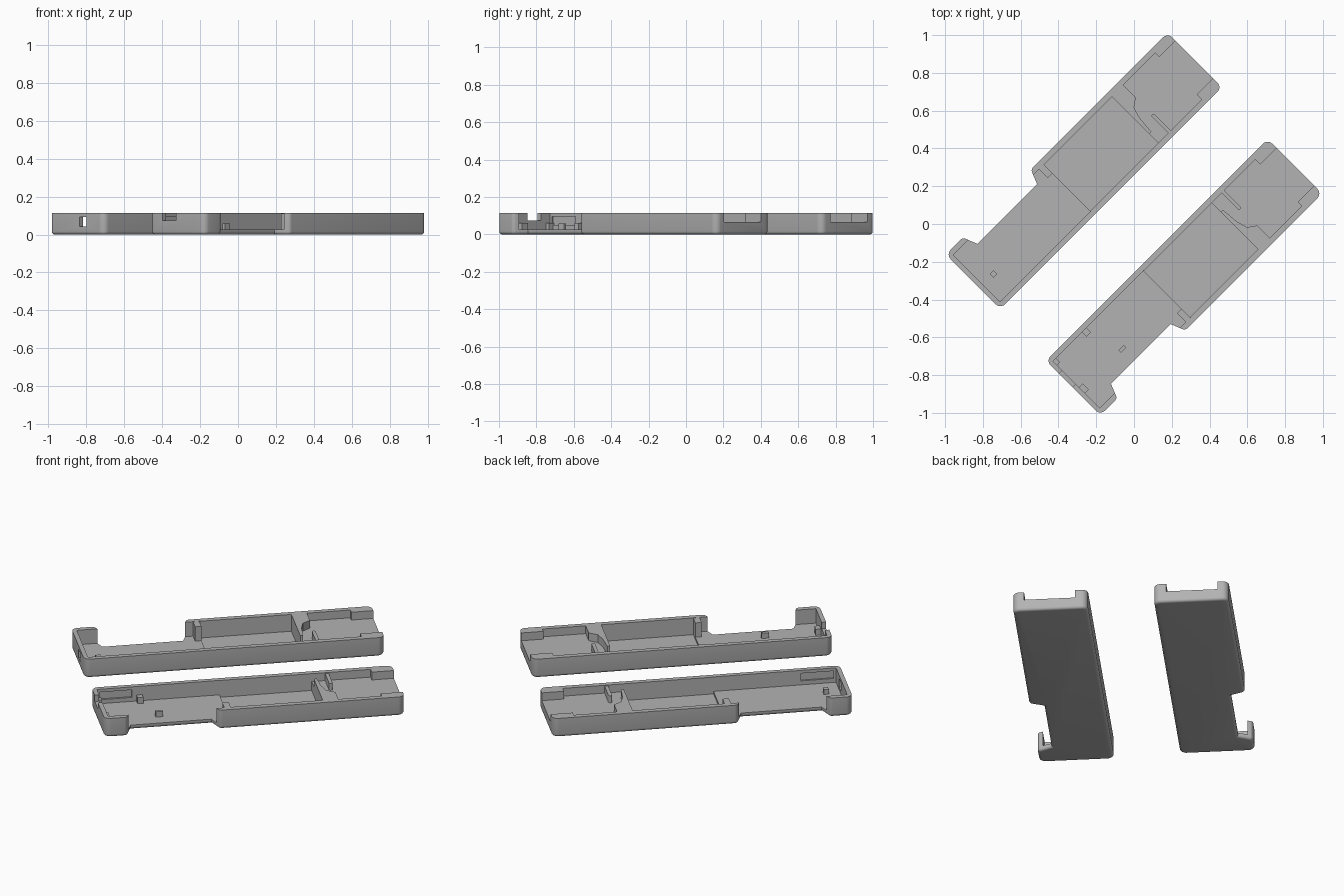
import bpy, bmesh, math
from mathutils import Matrix

if "Cube" in bpy.data.objects:
    bpy.data.objects.remove(bpy.data.objects["Cube"])

H = 0.113          # case height
TOP = 0.2          # cutters end above the rim
grey = bpy.data.materials.new("plain grey")
grey.diffuse_color = (0.45, 0.45, 0.45, 1)
grey.use_nodes = True
grey.node_tree.nodes["Principled BSDF"].inputs["Base Color"].default_value = grey.diffuse_color


def rounded(corners, seg=6):
    """Outline from (u, v, radius) corners, with arcs where radius > 0."""
    pts, n = [], len(corners)
    for i, (x, y, r) in enumerate(corners):
        if r == 0:
            pts.append((x, y))
            continue
        ax, ay, _ = corners[i - 1]
        bx, by, _ = corners[(i + 1) % n]
        la, lb = math.hypot(ax - x, ay - y), math.hypot(bx - x, by - y)
        p = (x + (ax - x) * r / la, y + (ay - y) * r / la)
        q = (x + (bx - x) * r / lb, y + (by - y) * r / lb)
        k = 0.83   # rational weight that approximates a circular arc
        for s in range(seg + 1):
            t = s / seg
            w = ((1 - t) ** 2, 2 * t * (1 - t) * k * 0.85, t * t)
            tot = sum(w)
            pts.append(((w[0] * p[0] + w[1] * x + w[2] * q[0]) / tot,
                        (w[0] * p[1] + w[1] * y + w[2] * q[1]) / tot))
    return pts


def prism(name, outline, z0, z1, side, bevel=0.0):
    """Extruded outline; side -1 gives the mirrored half. Laid at 45 degrees."""
    bm = bmesh.new()
    shift = 0 if side > 0 else -0.024
    face = bm.faces.new([bm.verts.new((u + shift, v * side, z0)) for u, v in outline])
    ext = bmesh.ops.extrude_face_region(bm, geom=[face])
    top = [g for g in ext["geom"] if isinstance(g, bmesh.types.BMVert)]
    bmesh.ops.translate(bm, verts=top, vec=(0, 0, z1 - z0))
    bmesh.ops.recalc_face_normals(bm, faces=bm.faces)
    if bevel:
        rim = [e for e in bm.edges if all(abs(v.co.z - z0) < 1e-5 for v in e.verts)]
        bmesh.ops.bevel(bm, geom=rim, offset=bevel, segments=4, profile=0.5,
                        affect='EDGES', clamp_overlap=True)
    bmesh.ops.transform(bm, matrix=Matrix.Rotation(math.pi / 4, 4, 'Z'), verts=bm.verts)
    me = bpy.data.meshes.new(name)
    bm.to_mesh(me)
    bm.free()
    me.materials.append(grey)
    ob = bpy.data.objects.new(name, me)
    bpy.context.collection.objects.link(ob)
    return ob


def box(u0, u1, v0, v1):
    return [(u0, v0), (u1, v0), (u1, v1), (u0, v1)]


def carve(ob, outline, z0, z1, side):
    cutter = prism("cutter", outline, z0, z1, side)
    cutter.hide_render = True
    mod = ob.modifiers.new("carve", 'BOOLEAN')
    mod.operation, mod.solver, mod.object = 'DIFFERENCE', 'EXACT', cutter
    bpy.context.view_layer.objects.active = ob
    bpy.ops.object.modifier_apply(modifier=mod.name)
    bpy.data.objects.remove(cutter)


# Outer plan with the side cutout
R = 0.035
shell = rounded([(-0.818, 0.182, R), (0.842, 0.182, R), (0.842, 0.59, R),
                 (-0.182, 0.59, 0.015), (-0.214, 0.511, 0), (-0.66, 0.511, 0),
                 (-0.692, 0.59, 0.015), (-0.818, 0.59, R)])
# Raised bay at the open end, with a passage round the divider
end_bay = [(0.39, 0.213), (0.72, 0.213), (0.72, 0.25), (0.9, 0.25), (0.9, 0.53),
           (0.72, 0.53), (0.72, 0.56), (0.48, 0.56), (0.48, 0.467), (0.435, 0.435),
           (0.418, 0.375), (0.41, 0.28), (0.39, 0.28)]

for side, label in ((1, "left"), (-1, "right")):
    case = prism(label + "_case_half", shell, 0, H, side, 0.016)
    carve(case, box(-0.793, -0.113, 0.21, 0.56), 0.026, TOP, side)   # electronics bay
    carve(case, box(-0.115, 0.394, 0.212, 0.559), 0.012, TOP, side)  # deep middle pocket
    carve(case, end_bay, 0.066, TOP, side)
    carve(case, box(-0.78, -0.6, 0.2, 0.22), 0.05, 0.095, side)      # recess in long wall
    if side > 0:
        carve(case, box(-0.9, -0.78, 0.31, 0.362), 0.042, 0.092, side)  # end wall hole
    else:
        carve(case, box(-0.9, -0.78, 0.28, 0.38), 0.075, TOP, side)     # end wall notch

    # Ribs and blocks inside
    prism(label + "_cable_rib", rounded([(0.468, 0.205, 0), (0.488, 0.205, 0),
          (0.488, 0.342, 0.009), (0.468, 0.342, 0.009)], 3), 0.06, 0.108, side)
    prism(label + "_wall_block", box(-0.15, -0.115, 0.495, 0.565), 0.02, H - 0.001, side)
    if side > 0:
        prism("left_post", box(-0.728, -0.7, 0.325, 0.353), 0.02, 0.055, side)
    else:
        prism("right_corner_post", box(-0.575, -0.543, 0.21, 0.245), 0.02, 0.062, side)
        prism("right_floor_tab", box(-0.507, -0.467, 0.415, 0.433), 0.02, 0.058, side)
        prism("right_end_block", box(-0.8, -0.765, 0.405, 0.45), 0.02, 0.062, side)
        prism("right_end_post", box(-0.8, -0.77, 0.205, 0.24), 0.02, 0.062, side)

for ob in list(bpy.context.scene.objects):
    bpy.ops.object.select_all(action='DESELECT')
    ob.select_set(True)
    bpy.context.view_layer.objects.active = ob
    bpy.ops.object.shade_smooth_by_angle(angle=math.radians(30))
